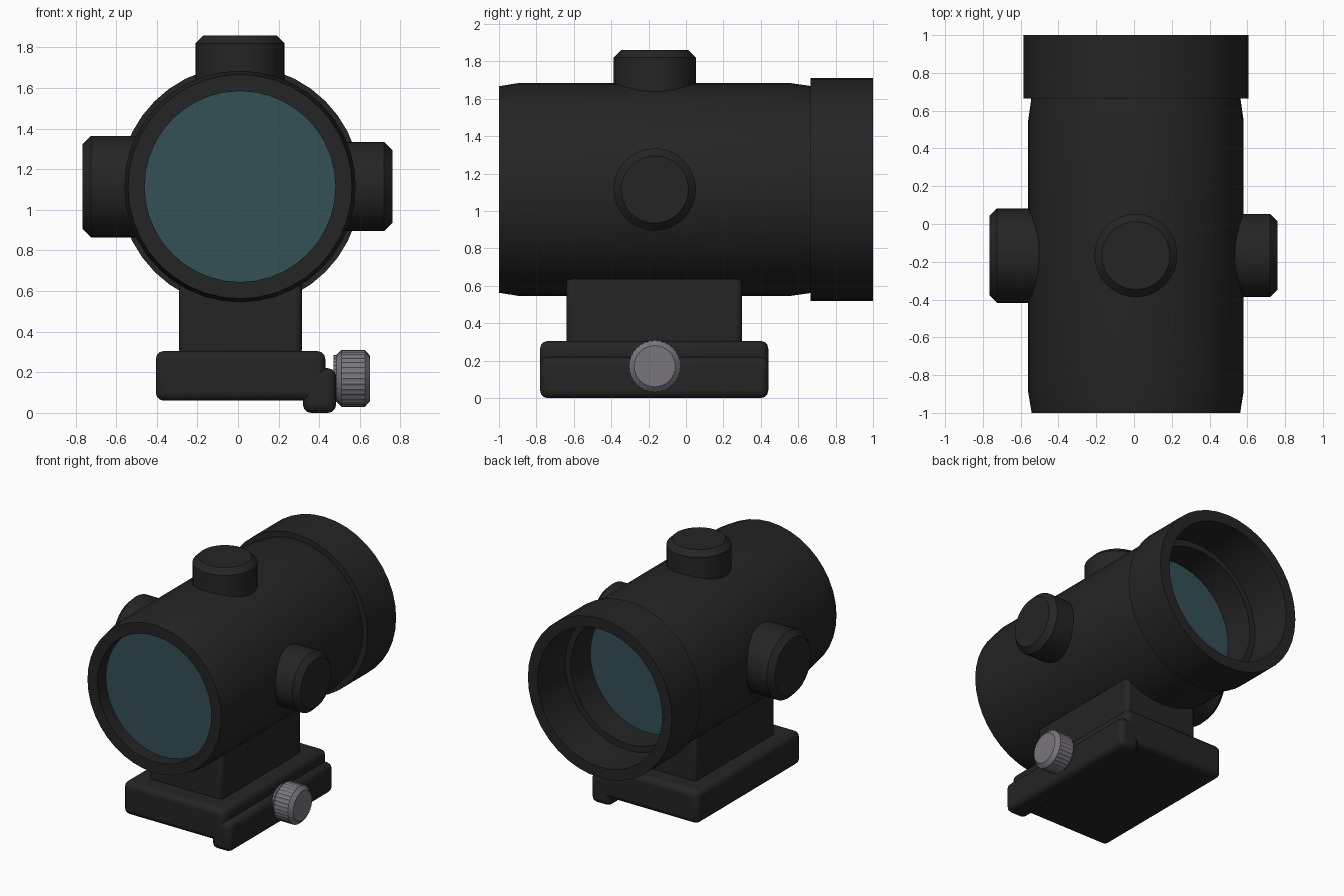
import bpy, math
from mathutils import Matrix, Vector

cube = bpy.data.objects.get("Cube")
if cube:
    bpy.data.objects.remove(cube, do_unlink=True)


def make_material(name, rgb):
    mat = bpy.data.materials.new(name)
    mat.use_nodes = True
    mat.diffuse_color = (*rgb, 1)
    mat.node_tree.nodes["Principled BSDF"].inputs["Base Color"].default_value = (*rgb, 1)
    return mat


BLACK = make_material("matte black", (0.018, 0.018, 0.018))
GLASS = make_material("teal glass", (0.034, 0.080, 0.090))
STEEL = make_material("grey steel", (0.19, 0.18, 0.20))

CX, CZ, KNOB_Y = 0.01, 1.115, -0.167


def finish(name, mesh, mat, angle=30):
    obj = bpy.data.objects.new(name, mesh)
    bpy.context.collection.objects.link(obj)
    mesh.materials.append(mat)
    bpy.ops.object.select_all(action="DESELECT")
    obj.select_set(True)
    bpy.context.view_layer.objects.active = obj
    bpy.ops.object.shade_smooth_by_angle(angle=math.radians(angle))
    return obj


def lathe(name, profile, origin, axis, mat, sides=32, closed=False, knurl=0):
    """Spin (distance, radius) pairs about an axis; open profiles get end caps."""
    turn = Vector((0, 0, 1)).rotation_difference(Vector(axis)).to_matrix()
    place = Matrix.Translation(origin) @ turn.to_4x4()
    verts, faces = [], []
    for d, r in profile:
        for i in range(sides):
            a = 2 * math.pi * i / sides
            rr = r - knurl * (i % 2)
            verts.append(place @ Vector((rr * math.cos(a), rr * math.sin(a), d)))
    n = len(profile)
    for k in range(n if closed else n - 1):
        for i in range(sides):
            j, m = (i + 1) % sides, (k + 1) % n
            faces.append((k * sides + i, k * sides + j, m * sides + j, m * sides + i))
    if not closed:
        faces.append(tuple(reversed(range(sides))))
        faces.append(tuple(range((n - 1) * sides, n * sides)))
    mesh = bpy.data.meshes.new(name)
    mesh.from_pydata(verts, [], faces)
    return finish(name, mesh, mat)


def block(name, low, high, bevel):
    """Box between two corners with softly rounded edges."""
    bpy.ops.mesh.primitive_cube_add(size=1)
    obj = bpy.context.object
    obj.name = name
    low, high = Vector(low), Vector(high)
    obj.data.transform(Matrix.Translation((low + high) / 2) @ Matrix.Diagonal((*(high - low), 1)))
    obj.data.materials.append(BLACK)
    mod = obj.modifiers.new("rounded edges", "BEVEL")
    mod.width, mod.segments = bevel, 3
    bpy.ops.object.shade_smooth_by_angle(angle=math.radians(30))
    return obj


# Hollow tube with a stepped rear collar
centre = (CX, 0, CZ)
lathe("tube", [(-1, 0.47), (-1, 0.552), (-0.89, 0.57), (0.55, 0.57), (0.67, 0.553), (0.67, 0.47)],
      centre, (0, 1, 0), BLACK, 40, closed=True)
lathe("rear_collar", [(0.665, 0.472), (0.665, 0.595), (1, 0.595), (1, 0.515), (0.672, 0.515), (0.672, 0.472)],
      centre, (0, 1, 0), BLACK, 40, closed=True)

# Lenses sit inside the tube
for name, y in (("front_lens", -0.9), ("rear_lens", 0.435)):
    lathe(name, [(y, 0.471), (y + 0.008, 0.471)], centre, (0, 1, 0), GLASS, 40)

# Adjustment knobs: axis, radius, distance from tube axis
for name, axis, r, reach in (("top_knob", (0, 0, 1), 0.22, 0.745),
                             ("left_knob", (1, 0, 0), 0.22, 0.75),
                             ("right_knob", (-1, 0, 0), 0.25, 0.775)):
    lathe(name, [(0.5, r), (reach - 0.04, r), (reach, r - 0.04)], (CX, KNOB_Y, CZ), axis, BLACK)

# Mount
block("neck", (-0.29, -0.64, 0.28), (0.315, 0.30, 0.67), 0.03)
block("base", (-0.405, -0.78, 0.06), (0.43, 0.44, 0.305), 0.04)
block("clamp", (0.32, -0.78, 0), (0.483, 0.44, 0.22), 0.04)

# Knurled clamp screw
lathe("clamp_screw", [(0.47, 0.115), (0.485, 0.115), (0.51, 0.14), (0.625, 0.14), (0.65, 0.112)],
      (0, KNOB_Y, 0.17), (1, 0, 0), STEEL, 64, knurl=0.004)
